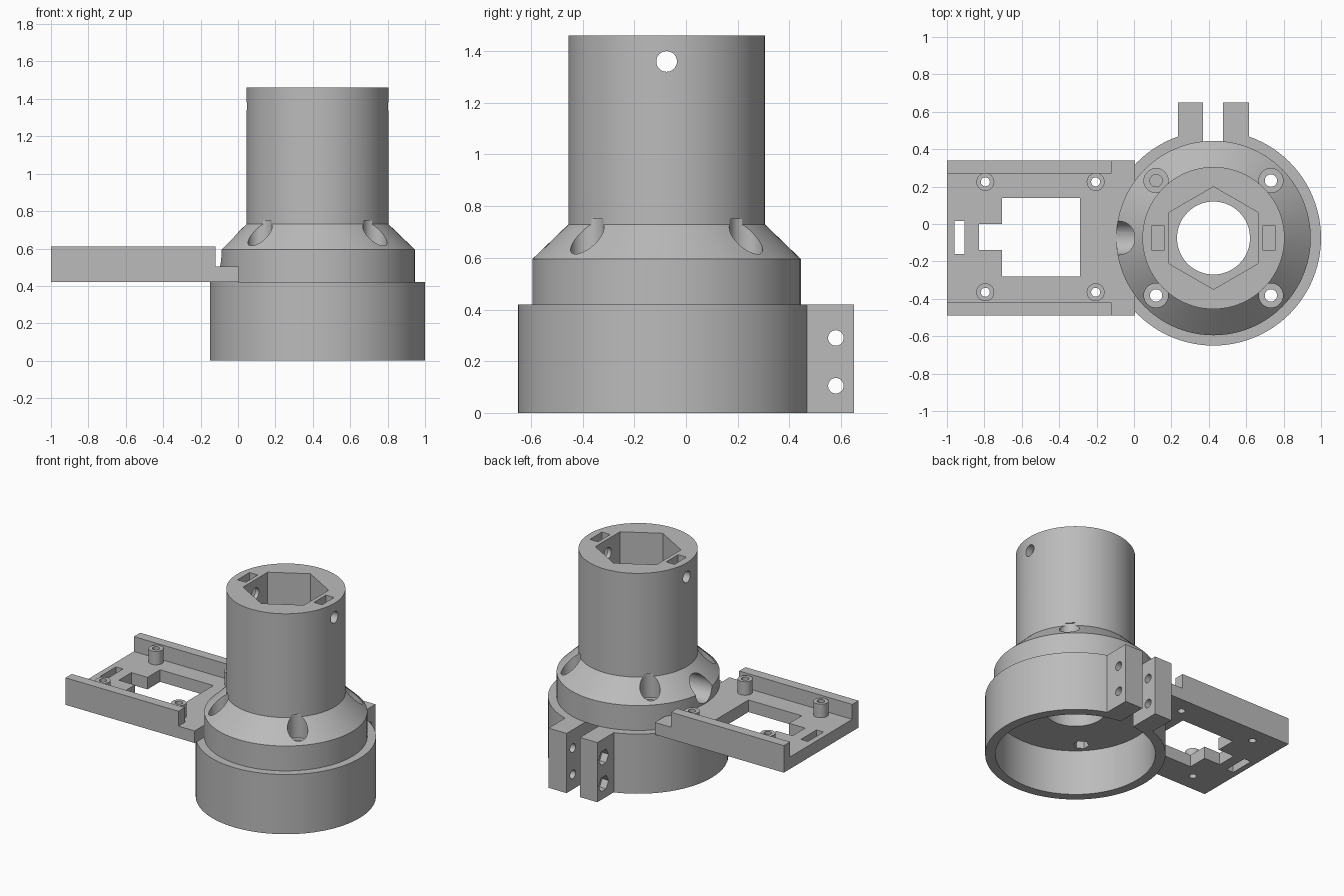
import bpy, bmesh, math
from mathutils import Matrix, Vector

cube = bpy.data.objects.get("Cube")
if cube:
    bpy.data.objects.remove(cube, do_unlink=True)

GREY = (0.5, 0.5, 0.5, 1)
mat = bpy.data.materials.new("plain grey")
mat.use_nodes = True
mat.diffuse_color = GREY
mat.node_tree.nodes["Principled BSDF"].inputs["Base Color"].default_value = GREY

CX, CY = 0.425, -0.075          # axis of the round body


def finish(name, bm):
    bmesh.ops.recalc_face_normals(bm, faces=bm.faces)
    me = bpy.data.meshes.new(name)
    bm.to_mesh(me)
    bm.free()
    me.materials.append(mat)
    ob = bpy.data.objects.new(name, me)
    bpy.context.collection.objects.link(ob)
    return ob


def box(name, x0, x1, y0, y1, z0, z1):
    bm = bmesh.new()
    bmesh.ops.create_cube(bm, size=1)
    for v in bm.verts:
        v.co = Vector((x1 if v.co.x > 0 else x0,
                       y1 if v.co.y > 0 else y0,
                       z1 if v.co.z > 0 else z0))
    return finish(name, bm)


def rod(name, start, end, radius, sides=32, turn=0.0):
    """Cylinder or prism between two points."""
    a, b = Vector(start), Vector(end)
    d = b - a
    bm = bmesh.new()
    bmesh.ops.create_cone(bm, cap_ends=True, segments=sides, radius1=radius,
                          radius2=radius, depth=d.length)
    aim = Vector((0, 0, 1)).rotation_difference(d).to_matrix().to_4x4()
    bm.transform(Matrix.Translation((a + b) / 2) @ aim @ Matrix.Rotation(turn, 4, 'Z'))
    return finish(name, bm)


def lathe(name, profile, steps=96):
    """Revolve a closed cross-section around the body axis."""
    bm = bmesh.new()
    rings = []
    for i in range(steps):
        a = math.tau * i / steps
        rings.append([bm.verts.new((CX + r * math.cos(a), CY + r * math.sin(a), z))
                      for r, z in profile])
    n = len(profile)
    for i in range(steps):
        p, q = rings[i], rings[(i + 1) % steps]
        for j in range(n):
            k = (j + 1) % n
            bm.faces.new((p[j], q[j], q[k], p[k]))
    return finish(name, bm)


def activate(ob):
    bpy.ops.object.select_all(action='DESELECT')
    ob.select_set(True)
    bpy.context.view_layer.objects.active = ob


def combine(ob, other, operation='DIFFERENCE'):
    mod = ob.modifiers.new("shape", 'BOOLEAN')
    mod.operation = operation
    mod.solver = 'EXACT'
    mod.object = other
    activate(ob)
    bpy.ops.object.modifier_apply(modifier=mod.name)
    bpy.data.objects.remove(other, do_unlink=True)


def smooth(ob):
    activate(ob)
    bpy.ops.object.shade_smooth_by_angle(angle=math.radians(30))


# Round body: clamp collar, shoulder, cone and tube with a central bore
body = lathe("round_body", [(0.195, 0.32), (0.51, 0.32), (0.51, 0), (0.575, 0),
                            (0.575, 0.42), (0.52, 0.42), (0.52, 0.595),
                            (0.38, 0.73), (0.38, 1.46), (0.195, 1.46)])
# Hexagonal socket in the tube top
combine(body, rod("cut", (CX, CY, 1.22), (CX, CY, 1.6), 0.274, 6, 0))
# Check the hexagon corners point along y, then the clamp slot
combine(body, box("cut", 0.37, 0.475, 0.3, 0.7, -0.1, 0.42))
# Cable hole through the shoulder
combine(body, rod("cut", (-0.3, CY, 0.6), (CX, CY, 0.6), 0.09))
# Cross hole and nut slots near the tube top
combine(body, rod("cut", (-0.2, CY, 1.36), (1.1, CY, 1.36), 0.04))
for s in (-1, 1):
    x = CX + s * 0.297
    combine(body, box("cut", x - 0.032, x + 0.032, CY - 0.067, CY + 0.067, 1.3, 1.6))
# Four recessed screw holes with nut pockets underneath
for sx in (-1, 1):
    for sy in (-1, 1):
        x, y = CX + sx * 0.307, CY + sy * 0.307
        combine(body, rod("cut", (x, y, 0.58), (x, y, 0.75), 0.065))
        combine(body, rod("cut", (x, y, 0.25), (x, y, 0.65), 0.033))
        combine(body, rod("cut", (x, y, 0.25), (x, y, 0.38), 0.05, 6))
smooth(body)

# Clamp ears: round recess on the left one, hexagonal recess on the right one
for name, x0, x1, outer, inward, sides in (("left_clamp_ear", 0.475, 0.615, 0.615, -1, 32),
                                           ("right_clamp_ear", 0.235, 0.37, 0.235, 1, 6)):
    ear = box(name, x0, x1, 0.44, 0.65, 0, 0.42)
    for z in (0.105, 0.29):
        combine(ear, rod("cut", (x0 - 0.1, 0.58, z), (x1 + 0.1, 0.58, z), 0.03))
        combine(ear, rod("cut", (outer - inward * 0.1, 0.58, z),
                         (outer + inward * 0.05, 0.58, z), 0.055, sides))
    smooth(ear)

# Side tray with window, cable slot and raised edges
tray = box("side_tray", -1, 0.005, -0.49, 0.34, 0.42, 0.505)
for y0, y1 in ((-0.49, -0.42), (0.27, 0.34)):
    combine(tray, box("rim", -1, -0.12, y0, y1, 0.42, 0.61), 'UNION')
posts = [(x, y) for x in (-0.795, -0.205) for y in (-0.365, 0.225)]
for x, y in posts:
    combine(tray, rod("post", (x, y, 0.45), (x, y, 0.6), 0.048), 'UNION')
for x0, x1, y0, y1 in ((-0.705, -0.29, -0.28, 0.14), (-0.83, -0.7, -0.14, 0),
                       (-0.96, -0.905, -0.16, 0.015)):
    combine(tray, box("cut", x0, x1, y0, y1, 0.3, 0.7))
for x, y in posts:
    combine(tray, rod("cut", (x, y, 0.3), (x, y, 0.7), 0.024))
smooth(tray)
